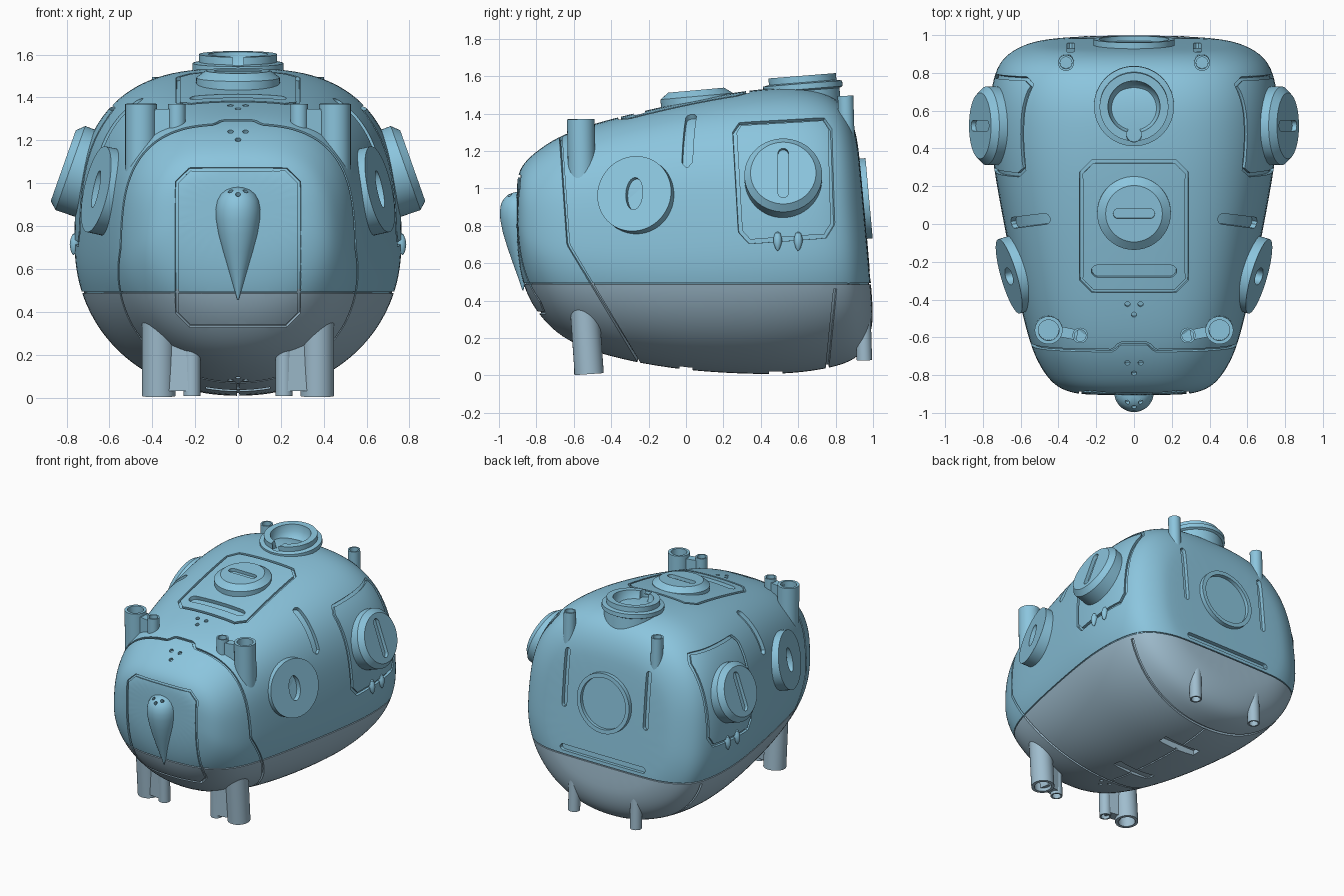
import bpy, bmesh
from math import sin, cos, pi
from mathutils import Vector, Matrix
from mathutils.bvhtree import BVHTree

if "Cube" in bpy.data.objects:
    bpy.data.objects.remove(bpy.data.objects["Cube"])

def material(name, rgb):
    m = bpy.data.materials.new(name)
    m.diffuse_color = (*rgb, 1)
    m.use_nodes = True
    m.node_tree.nodes["Principled BSDF"].inputs["Base Color"].default_value = m.diffuse_color
    return m

UPPER = material("upper_shell_blue", (0.26, 0.56, 0.73))
LOWER = material("lower_shell_grey_blue", (0.35, 0.51, 0.62))

def finish(bm, name, mats=(UPPER,)):
    bmesh.ops.recalc_face_normals(bm, faces=bm.faces)
    me = bpy.data.meshes.new(name)
    bm.to_mesh(me)
    bm.free()
    ob = bpy.data.objects.new(name, me)
    bpy.context.scene.collection.objects.link(ob)
    for m in mats:
        me.materials.append(m)
    return ob

def loft(name, rings, mats=(UPPER,), closed=False):
    """Skin a list of equal-length rings; cap the ends unless closed."""
    bm = bmesh.new()
    vs = [[bm.verts.new(p) for p in r] for r in rings]
    n = len(vs[0])
    for a, b in list(zip(vs, vs[1:])) + ([(vs[-1], vs[0])] if closed else []):
        for i in range(n):
            bm.faces.new((a[i], a[(i + 1) % n], b[(i + 1) % n], b[i]))
    if not closed:
        bm.faces.new(vs[0])
        bm.faces.new(vs[-1])
    return finish(bm, name, mats)

def frame(centre, normal):
    return Matrix.Translation(centre) @ Vector(normal).to_track_quat('Z', 'Y').to_matrix().to_4x4()

def lathe(name, profile, centre, normal=(0, 0.001, 1), mats=(UPPER,), seg=48):
    m = frame(centre, normal)
    return loft(name, [[m @ Vector((r * cos(2 * pi * i / seg), r * sin(2 * pi * i / seg), h))
                        for i in range(seg)] for r, h in profile], mats)

def prism(name, pts, h0, h1, m=Matrix(), mats=(UPPER,)):
    return loft(name, [[m @ Vector((x, y, h)) for x, y in pts] for h in (h0, h1)], mats)

def stadium(half, r, vertical=False):
    pts = []
    for i in range(18):
        a = -pi / 2 + pi * (i if i < 9 else i - 1) / 8
        x, y = r * cos(a) + (half - r) * (1 if i < 9 else -1), r * sin(a)
        pts.append((-y, x) if vertical else (x, y))
    return pts

def ellipse(a, b, cx=0, cy=0, n=24):
    return [(cx + a * cos(2 * pi * i / n), cy + b * sin(2 * pi * i / n)) for i in range(n)]

def bake(ob):
    ev = ob.evaluated_get(bpy.context.evaluated_depsgraph_get())
    me = bpy.data.meshes.new_from_object(ev)
    if len(me.vertices) > 0.8 * len(ob.data.vertices):
        ob.data = me
    ob.modifiers.clear()

def cut(ob, cutters):
    col = bpy.data.collections.new("cutters")
    bpy.context.scene.collection.children.link(col)
    for c in cutters:
        c.hide_render = True
        col.objects.link(c)
    md = ob.modifiers.new("cut", 'BOOLEAN')
    md.operation, md.solver = 'DIFFERENCE', 'EXACT'
    md.operand_type, md.collection = 'COLLECTION', col
    bake(ob)
    for c in cutters:
        bpy.data.objects.remove(c)
    bpy.data.collections.remove(col)

# Main shell: y, half width, bottom z, top z, backward lean, squareness of the top
stations = [(-.907, .25, .72, 1.03, 0, 2.7), (-.89, .35, .56, 1.10, 0, 2.7), (-.855, .42, .44, 1.15, 0, 2.8),
            (-.80, .47, .34, 1.20, 0, 2.8), (-.70, .53, .225, 1.27, 0, 2.9), (-.55, .577, .14, 1.333, 0, 3),
            (-.30, .633, .07, 1.40, 0, 3.1), (0, .692, .022, 1.468, 0, 3.1), (.30, .748, .003, 1.522, -.02, 2.9),
            (.50, .769, .003, 1.54, -.04, 2.8), (.67, .767, .025, 1.545, -.07, 2.75),
            (.80, .742, .06, 1.52, -.09, 2.75), (.88, .695, .11, 1.475, -.09, 2.8),
            (.93, .615, .19, 1.40, -.09, 2.9), (.957, .54, .28, 1.31, -.09, 3), (.967, .45, .38, 1.20, -.09, 3)]
rings = []
for y, w, zb, zt, lean, square in stations:
    zm, ring = zb + .46 * (zt - zb), []
    for i in range(32):
        a = 2 * pi * i / 32
        c, s = cos(a), sin(a)
        e = 2 / (square if s > 0 else 2.1)
        x = w * abs(c) ** e * (1 if c > 0 else -1)
        z = zm + ((zt - zm) if s > 0 else (zb - zm)) * abs(s) ** e
        ring.append((x, y + lean * (z - .75), z))
    rings.append(ring)
body = loft("shell", rings, (UPPER, LOWER))
sub = body.modifiers.new("smooth", 'SUBSURF')
sub.levels = sub.render_levels = 2
bake(body)
tree = BVHTree.FromObject(body, bpy.context.evaluated_depsgraph_get())

def cast(o, d):
    hit = tree.ray_cast(Vector(o), Vector(d).normalized())
    if hit[0] is None:
        hit = tree.find_nearest(Vector(o))
    return hit[0], hit[1]

def groove(hits, w=.009, depth=.018, closed=False, rounded=False):
    """Rectangular channel cutter that follows surface hits."""
    out, n = [], len(hits)
    for i, (p, nor) in enumerate(hits):
        a = hits[(i - 1) % n if closed else max(i - 1, 0)][0]
        b = hits[(i + 1) % n if closed else min(i + 1, n - 1)][0]
        side = (b - a).cross(nor).normalized() * w
        if rounded:
            d = min((p - hits[0][0]).length, (p - hits[-1][0]).length)
            side *= max(.08, 1 - max(0, 1 - d / w) ** 2) ** .5
        out.append([p + side + nor * .03, p - side + nor * .03,
                    p - side - nor * depth, p + side - nor * depth])
    return loft("groove_cutter", out, closed=closed)

def along(pts, ray, closed=False, step=.035):
    """Resample a 2D path and cast each point onto the shell."""
    hits = []
    for p, q in zip(pts, pts[1:] + ([pts[0]] if closed else [])):
        p, q = Vector(p), Vector(q)
        k = max(1, int((q - p).length / step))
        hits += [cast(*ray(*(p.lerp(q, j / k)))) for j in range(k)]
    if not closed:
        hits.append(cast(*ray(*pts[-1])))
    return hits

def slot(p, q, ray, w, depth=.028):
    return groove(along([p, q], ray, step=.007), w, depth, rounded=True)

def chamfered(x, y0, y1, c=.06):
    return [(-x + c, y0), (x - c, y0), (x, y0 + c), (x, y1 - c),
            (x - c, y1), (-x + c, y1), (-x, y1 - c), (-x, y0 + c)]

down = lambda x, y: ((x, y, 3), (0, 0, -1))
up = lambda x, y: ((x, y, -3), (0, 0, 1))
front = lambda x, z: ((x, -3, z), (0, 1, 0))
back = lambda x, z: ((x, 3, z), (0, -1, 0))
side_r = lambda y, z: ((3, y, z), (-1, 0, 0))
side_l = lambda y, z: ((-3, y, z), (1, 0, 0))

# Panel lines, seams and slots in the shell
cuts = [groove(along(chamfered(.28, -.355, .33), down, True), closed=True),
        groove(along(chamfered(.285, .335, 1.065), front, True), .008, .012, closed=True),
        slot((-.225, -.25), (.225, -.25), down, .033),
        slot((-.35, .54), (.35, .54), back, .022),
        groove(along([(0.001, -.22), (0.001, .74)], up), .005, .012)]
seam = []
for i in range(200):
    a = 2 * pi * (i + .5) / 200
    p, n = cast((0, -.63, .7), (cos(a), sin(a) * (-.07 if sin(a) > 0 else -.60), sin(a)))
    if sin(a) > 0 and abs(p.x) < .11:
        p, n = cast(*down(p.x, p.y + .038 * min(1, (.11 - abs(p.x)) / .035)))
    seam.append((p, n))
cuts.append(groove(seam, .008, closed=True))
cuts.append(groove([cast((0, 0, .49), (cos(2 * pi * i / 120), sin(2 * pi * i / 120), 0))
                    for i in range(120)], .004, .009, True))
rear = [pi + pi * (i + .5) / 48 for i in range(48)]
cuts.append(groove([cast((0, .80, .485), (cos(a), .1 * sin(a), sin(a))) for a in rear]))
side_panel = [(.26, 1.30), (.29, 1.345), (.735, 1.37), (.77, 1.32), (.785, .81),
              (.745, .745), (.34, .715), (.29, .77)]
for s, ray in ((1, side_r), (-1, side_l)):
    cuts.append(groove(along(side_panel, ray, True), .011, closed=True))
    cuts.append(slot((s * .445, .03), (s * .65, .005), down, .029))
    cuts.append(slot((s * .335, .83), (s * .335, 1.25), back, .02))
for y in (0, .48):
    cuts.append(prism("slot_cutter", [(-.15, y - .035), (.15, y - .035), (.15, y + .035), (-.15, y + .035)], -.1, .055))
for y, ray in ((-.425, down), (-.735, down), (-.30, up)):
    for x, dy in ((-.035, 0), (.035, 0), (0, -.055)):
        p, n = cast(*ray(x, y + dy))
        cuts.append(lathe("dot_cutter", [(.014, -.02), (.014, .03)], p, n, seg=12))
cut(body, cuts)
for f in body.data.polygons:
    f.material_index = 1 if f.center.z < .49 else 0

# Open hatch neck on top
c, n = (0, .62, 1.602), (0, -.08, 1)
hatch = lathe("top_hatch_neck", [(.195, -.2), (.195, -.08), (.212, -.072), (.212, -.042), (.182, -.036),
              (.182, 0), (.138, 0), (.132, -.05), (.105, -.09), (.06, -.115), (.01, -.12)], c, n, seg=64)
cut(hatch, [prism("notch_cutter", ellipse(.04, .04, 0, -.15), -.06, .1, frame(c, n))])

# Slotted cap on the roof panel
c, n = (0, .055, 1.517), (0, -.09, 1)
cap = lathe("roof_cap", [(.195, -.16), (.195, -.025), (.15, .008)], c, n, seg=64)
cut(cap, [prism("slot_cutter", stadium(.11, .026), -.015, .1, frame(c, n))])

# Ring on the back
lathe("back_ring", [(.215, -.06), (.215, .026), (.185, .026), (.185, 0)], (0, .953, .945), (0, 1, .09), seg=64)

# Teardrop nose
tip = Vector((0, -.872, .455))
axis = Vector((0, -.018, .41)).normalized()
prof = [(.003, 0), (.02, .06), (.045, .14), (.072, .23), (.093, .31), (.104, .38), (.105, .425),
        (.097, .465), (.08, .495), (.055, .515), (.025, .525), (.003, .528)]
nose = lathe("nose_drop", prof, tip, axis, seg=40)
cut(nose, [lathe("dot_cutter", [(.012, -.02), (.012, .05)], p, (0, -.5, .8), seg=12)
           for p in ((-.035, -.94, .958), (.035, -.94, .958), (0, -.965, .94))])

def pipe(name, r, p, d, length, mat=UPPER):
    return lathe(name, [(r, 0), (r, length), (r * .74, length), (r * .74, length - .08)], p, d, (mat,), 32)

def web(name, p, q, half, z0, z1, mat):
    p, q = Vector(p), Vector(q)
    o = (q - p).orthogonal().normalized() * half
    return prism(name, [p + o, q + o, q - o, p - o], z0, z1, mats=(mat,))

for s, tag in ((1, "right"), (-1, "left")):
    # Large tilted side hatch with slot
    c, n = (s * .815, .52, 1.082), (s * cos(.34), 0, sin(.34))
    disc = lathe("side_hatch_" + tag, [(.205, -.23), (.208, -.035), (.175, 0)], c, n, seg=64)
    cut(disc, [prism("slot_cutter", stadium(.14, .028, True), -.025, .1, frame(c, n))])
    # Front side disc with oval hole
    c, n = (s * .662, -.277, .972), (s, -.29, .22)
    disc = lathe("side_disc_" + tag, [(.205, -.11), (.205, 0)], c, n, seg=64)
    cut(disc, [prism("hole_cutter", ellipse(.047, .088), -.04, .1, frame(c, n))])
    # Small studs under the side panel
    for i, y in enumerate((.49, .60)):
        lathe(f"stud_{tag}_{i}", [(.002, -.055), (.013, -.04), (.022, -.01), (.022, .015), (.015, .04), (.002, .05)],
              (s * .762, y, .72), (s * -.12, 0, 1), seg=20)
    # Upper front pipe pair
    pipe("upper_pipe_" + tag, .074, (s * .452, -.555, 1.0), (0, -.02, 1), .37)
    pipe("upper_small_pipe_" + tag, .041, (s * .285, -.59, 1.15), (0, -.001, 1), .22)
    web("upper_pipe_web_" + tag, (s * .40, -.568), (s * .30, -.588), .028, 1.1, 1.345, UPPER)
    # Lower front pipe pair used as legs
    pipe("front_leg_" + tag, .078, (s * .37, -.545, .40), (0, .07, -1), .394, LOWER)
    pipe("front_small_leg_" + tag, .04, (s * .215, -.565, .32), (0, .02, -1), .312, LOWER)
    web("front_leg_web_" + tag, (s * .34, -.54), (s * .225, -.56), .036, .03, .29, LOWER)
    # Rear pipes, top and bottom
    pipe("rear_upper_pipe_" + tag, .042, (s * .36, .86, 1.25), (0, -.03, 1), .245)
    pipe("rear_leg_" + tag, .041, (s * .255, .945, .38), (0, .03, -1), .30, LOWER)

# Smooth shading with crisp edges
for ob in bpy.context.scene.objects:
    ob.select_set(ob.type == 'MESH')
bpy.context.view_layer.objects.active = body
bpy.ops.object.shade_smooth_by_angle(angle=.6)
